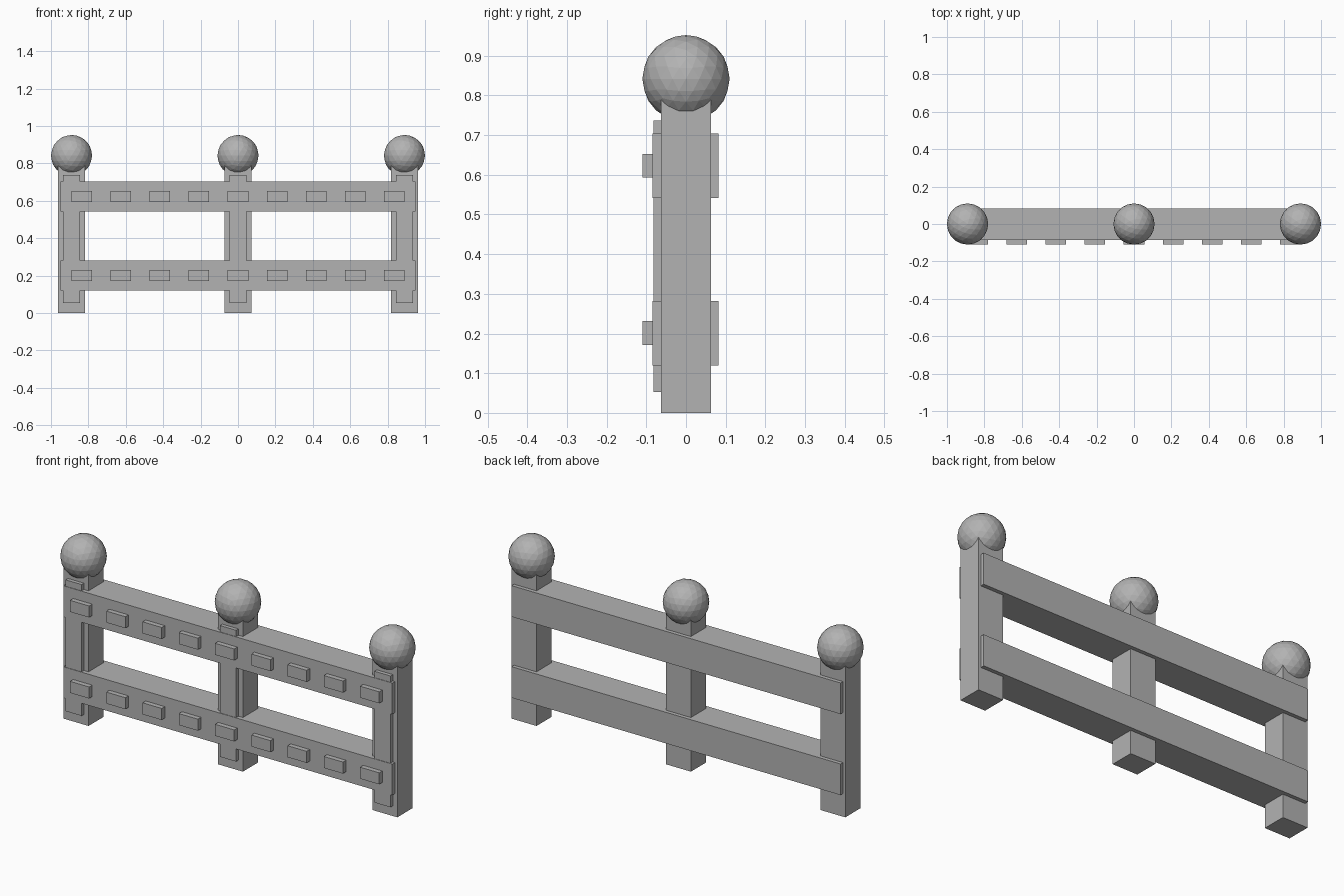
import bpy

if "Cube" in bpy.data.objects:
    bpy.data.objects.remove(bpy.data.objects["Cube"])

# one flat grey for the whole fence
grey = bpy.data.materials.new("stone grey")
grey.diffuse_color = (0.45, 0.45, 0.45, 1)
grey.use_nodes = True
grey.node_tree.nodes["Principled BSDF"].inputs["Base Color"].default_value = grey.diffuse_color


def box(name, x, y, z):
    """Box from (min, max) ranges on each axis."""
    lo, hi = zip(x, y, z)
    corners = [(a, b, c) for a in x for b in y for c in z]
    faces = [(0, 1, 3, 2), (4, 6, 7, 5), (0, 4, 5, 1),
             (2, 3, 7, 6), (0, 2, 6, 4), (1, 5, 7, 3)]
    mesh = bpy.data.meshes.new(name)
    mesh.from_pydata(corners, [], faces)
    mesh.materials.append(grey)
    obj = bpy.data.objects.new(name, mesh)
    bpy.context.collection.objects.link(obj)
    return obj


# posts with a ball on top and a narrow strip on the front
for side, x in (("left", -0.89), ("middle", 0.0), ("right", 0.89)):
    box(f"{side}_post", (x - 0.072, x + 0.072), (-0.0625, 0.0625), (0, 0.80))
    box(f"{side}_front_strip", (x - 0.046, x + 0.046), (-0.082, -0.05), (0.053, 0.737))
    bpy.ops.mesh.primitive_ico_sphere_add(subdivisions=3, radius=0.11, location=(x, 0, 0.842))
    ball = bpy.context.object
    ball.name = f"{side}_post_ball"
    ball.data.materials.append(grey)

# rails with a row of nine studs on the front
for level, z in (("lower", 0.201), ("upper", 0.623)):
    box(f"{level}_rail", (-0.948, 0.948), (-0.0845, 0.0825), (z - 0.081, z + 0.081))
    for i in range(9):
        x = (i - 4) * 0.209
        box(f"{level}_stud_{i + 1}", (x - 0.055, x + 0.055), (-0.11, -0.075), (z - 0.03, z + 0.03))
